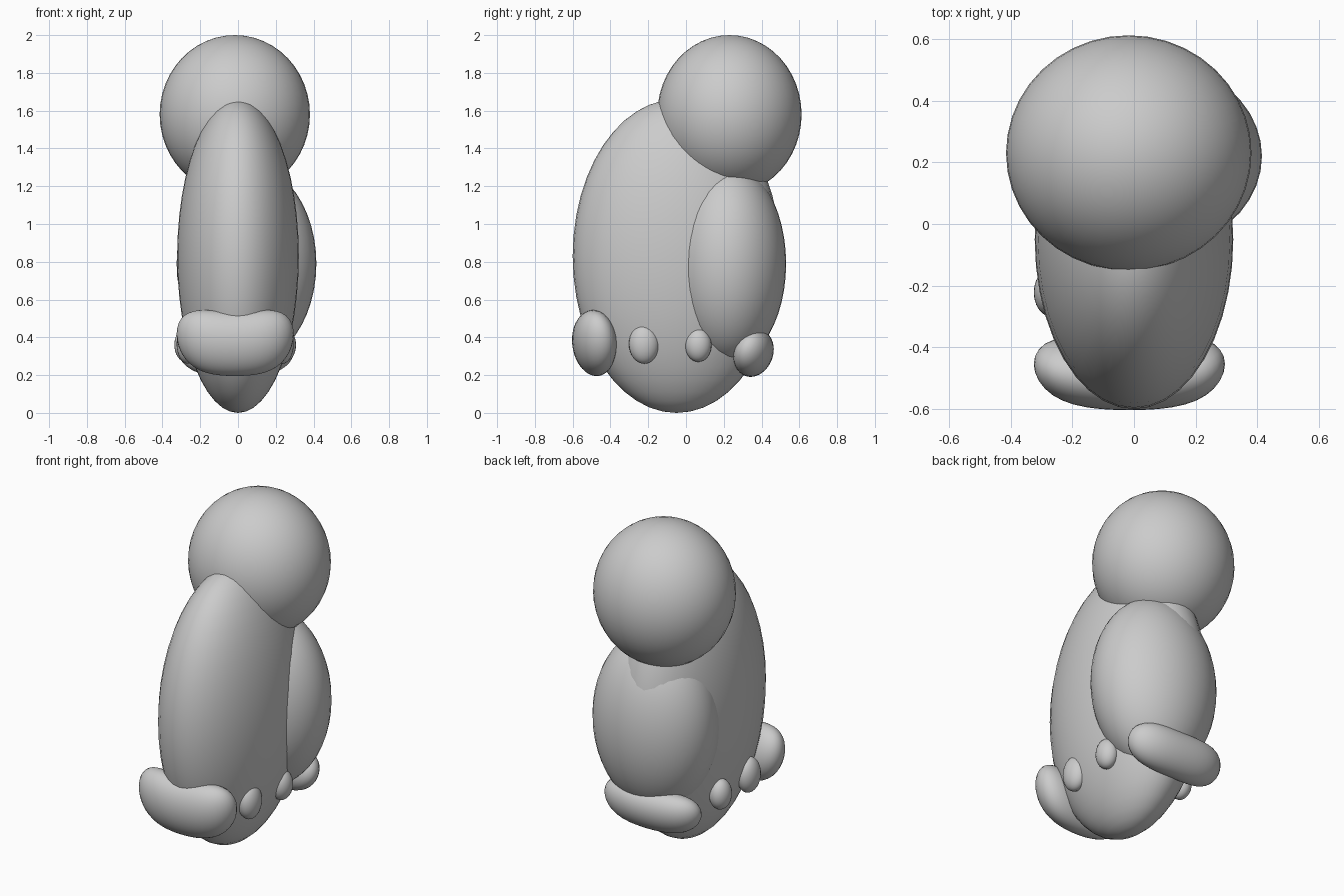
import bpy
import math

cube = bpy.data.objects.get("Cube")
if cube:
    bpy.data.objects.remove(cube, do_unlink=True)

# Single clay colour
clay = bpy.data.materials.new("clay_grey")
clay.use_nodes = True
colour = (0.6, 0.6, 0.6, 1)
clay.diffuse_color = colour
clay.node_tree.nodes["Principled BSDF"].inputs["Base Color"].default_value = colour


def ellipsoid(name, centre, radii, segments=40, rings=24):
    """Smooth ellipsoid with its size baked into the mesh."""
    bpy.ops.mesh.primitive_uv_sphere_add(segments=segments, ring_count=rings, location=centre)
    obj = bpy.context.object
    obj.name = name
    for v in obj.data.vertices:
        v.co = [c * r for c, r in zip(v.co, radii)]
    obj.data.materials.append(clay)
    bpy.ops.object.shade_smooth_by_angle(angle=math.radians(60))
    return obj


def bean(name, centre, radii, bend_y, bend_z, lean):
    """Blunt-ended ellipsoid along x whose ends bend in y and z."""
    obj = ellipsoid(name, centre, radii)
    for v in obj.data.vertices:
        t = v.co.x / radii[0]
        fullness = math.sqrt(1 + t * t)
        v.co.y = v.co.y * fullness + bend_y * t * t
        v.co.z = v.co.z * fullness + bend_z * t * t
    obj.rotation_euler.x = lean
    return obj


# Main masses
ellipsoid("body", (0, -0.05, 0.83), (0.322, 0.55, 0.83))
ellipsoid("head", (-0.017, 0.23, 1.58), (0.398, 0.382, 0.42))
ellipsoid("back_pack", (0.045, 0.22, 0.79), (0.37, 0.31, 0.53))

# Feet
bean("front_foot", (-0.015, -0.487, 0.366), (0.31, 0.115, 0.172), 0.04, 0.045, 0.15)
bean("back_foot", (-0.01, 0.36, 0.315), (0.31, 0.1, 0.128), -0.04, 0.01, -0.4)

# Small side knobs, one pair on each flank
for side, label in ((1, "left"), (-1, "right")):
    x = 0.235 if side > 0 else -0.265
    ellipsoid(label + "_front_knob", (x, -0.222, 0.365), (0.06, 0.08, 0.105), 24, 16)
    ellipsoid(label + "_rear_knob", (x + side * 0.012, 0.065, 0.36), (0.06, 0.07, 0.09), 24, 16)
